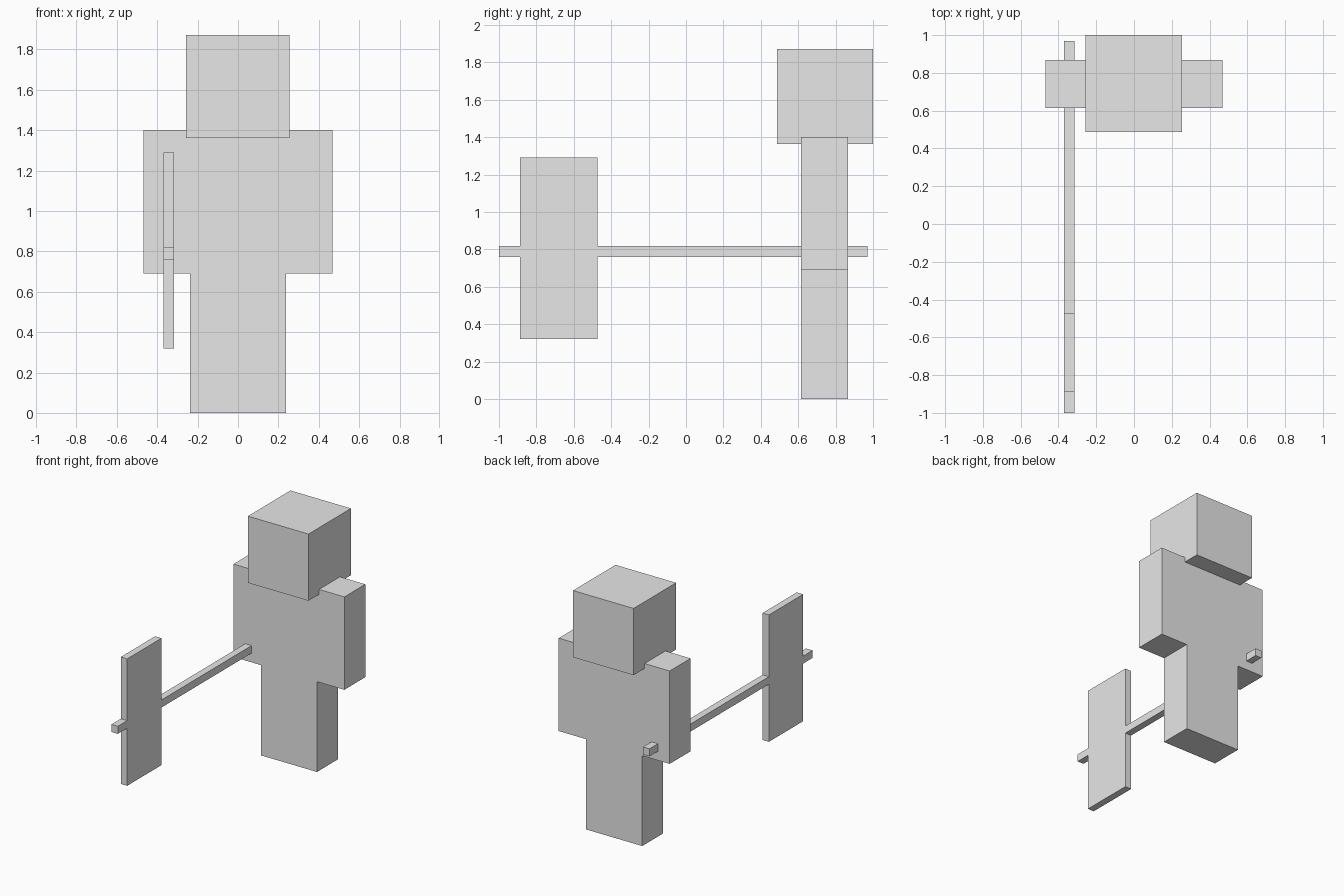
import bpy

if "Cube" in bpy.data.objects:
    bpy.data.objects.remove(bpy.data.objects["Cube"])

grey = bpy.data.materials.new("plain_grey")
grey.diffuse_color = (0.8, 0.8, 0.8, 1)
grey.use_nodes = True
grey.node_tree.nodes["Principled BSDF"].inputs["Base Color"].default_value = grey.diffuse_color


def box(name, x, y, z):
    """Box from its (min, max) range on each axis."""
    ranges = (x, y, z)
    bpy.ops.mesh.primitive_cube_add(size=1, location=[(a + b) / 2 for a, b in ranges])
    ob = bpy.context.object
    ob.name = name
    ob.scale = [b - a for a, b in ranges]
    bpy.ops.object.transform_apply(location=False, rotation=False, scale=True)
    ob.data.materials.append(grey)
    return ob


DEPTH = (0.615, 0.867)   # shared depth of torso and limbs
HIP, SHOULDER = 0.69, 1.40

# Blocky figure
box("head", (-0.257, 0.255), (0.487, 1.0), (1.362, 1.872))
box("torso", (-0.236, 0.236), DEPTH, (HIP, SHOULDER))
for side, name in ((-1, "right"), (1, "left")):
    box(name + "_arm", sorted((side * 0.236, side * 0.469)), DEPTH, (HIP, SHOULDER))
    box(name + "_leg", sorted((0, side * 0.237)), DEPTH, (0.0, HIP))

# Long tool held in the right hand, passing through the arm
TOOL_X = (-0.37, -0.316)
box("tool_shaft", TOOL_X, (-1.0, 0.97), (0.76, 0.818))
box("tool_blade", TOOL_X, (-0.887, -0.473), (0.32, 1.29))
